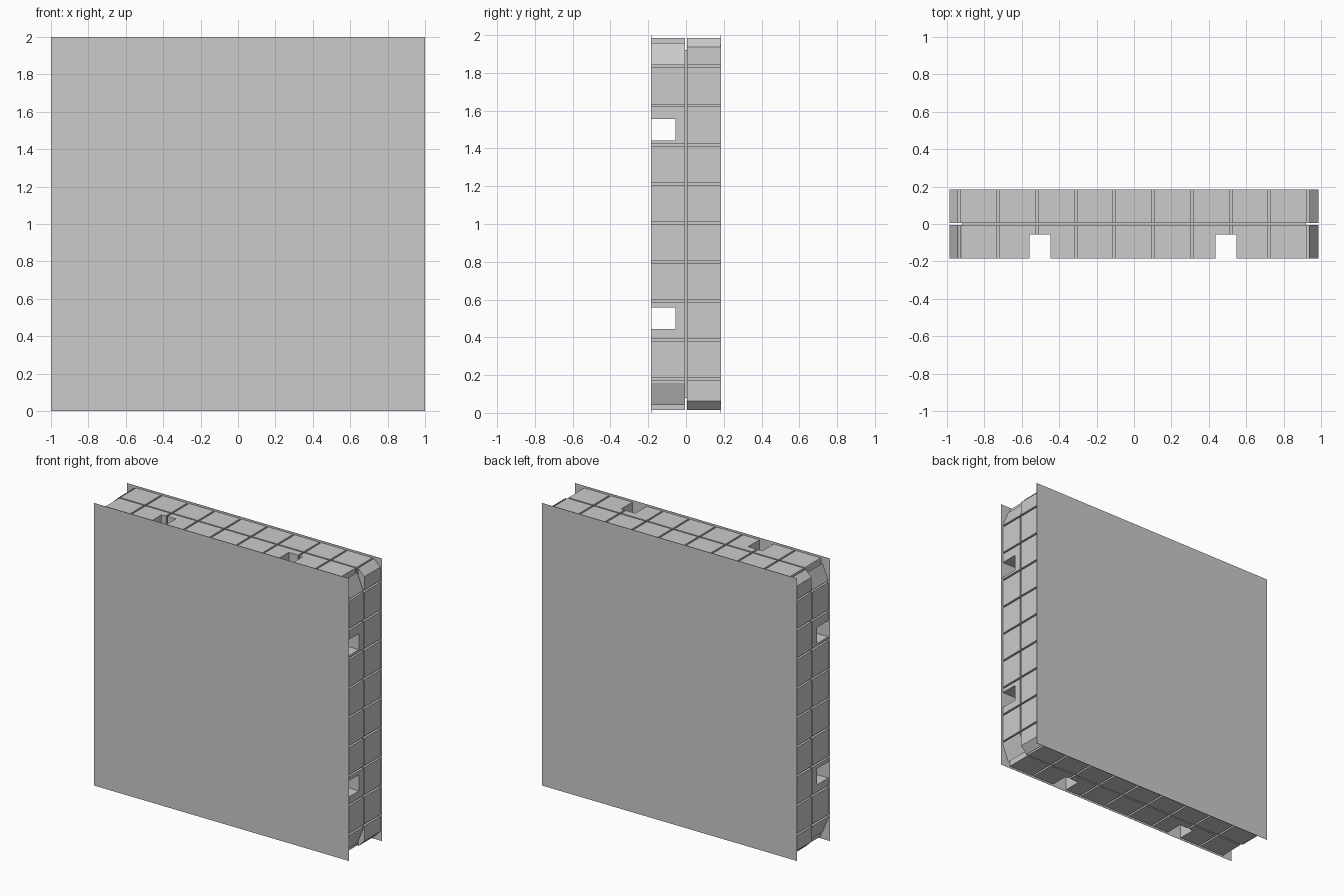
import bpy, bmesh

if "Cube" in bpy.data.objects:
    bpy.data.objects.remove(bpy.data.objects["Cube"])

W = 0.986          # half width of the filling
ZC = 1.0           # centre height
PITCH = 0.2072
GAP = 0.013


def make_object(name, bm):
    bmesh.ops.recalc_face_normals(bm, faces=bm.faces[:])
    mesh = bpy.data.meshes.new(name)
    bm.to_mesh(mesh)
    bm.free()
    ob = bpy.data.objects.new(name, mesh)
    bpy.context.collection.objects.link(ob)
    return ob


def add_box(bm, lo, hi):
    verts = bmesh.ops.create_cube(bm, size=1)["verts"]
    for v in verts:
        for i in range(3):
            v.co[i] = lo[i] if v.co[i] < 0 else hi[i]


def boxes(name, items):
    bm = bmesh.new()
    for lo, hi in items:
        add_box(bm, lo, hi)
    return make_object(name, bm)


def chamfered_slab(name, cx, cz, y0, y1):
    """Square slab with its four corners cut by cx (across) and cz (up)."""
    bm = bmesh.new()
    quarter = [(W, W - cz), (W - cx, W)]
    pts = (quarter + [(-x, z) for x, z in quarter[::-1]]
           + [(-x, -z) for x, z in quarter] + [(x, -z) for x, z in quarter[::-1]])
    face = bm.faces.new([bm.verts.new((x, y0, ZC + z)) for x, z in pts])
    new = bmesh.ops.extrude_face_region(bm, geom=[face])["geom"]
    for v in new:
        if isinstance(v, bmesh.types.BMVert):
            v.co.y = y1
    return make_object(name, bm)


def cut(ob, cutter):
    m = ob.modifiers.new(cutter.name, "BOOLEAN")
    m.operation = "DIFFERENCE"
    m.solver = "EXACT"
    m.object = cutter
    cutter.hide_render = True
    cutter.hide_set(True)


# thin cover sheets front and back
for name, y in (("front_sheet", -0.1845), ("back_sheet", 0.1845)):
    boxes(name, [((-1, y - 0.0008, 0), (1, y + 0.0008, 2))])

# front and back layers, with an open joint between them
front = chamfered_slab("front_layer", 0.06, 0.145, -0.1835, -0.005)
back = chamfered_slab("back_layer", 0.05, 0.05, 0.005, 0.1835)

# sheet closing the joint behind the rim
boxes("middle_sheet", [((-0.92, -0.0051, 0.08), (0.92, 0.0051, 1.92))])

# joints between the tiles around the rim
grooves = []
for s in (-1, 1):
    a, b = sorted((s * 0.93, s * 1.1))
    for i in range(9):
        z = 0.177 + i * PITCH
        grooves.append(((a, -0.3, z - GAP / 2), (b, 0.3, z + GAP / 2)))
    for i in range(10):
        x = -0.934 + i * PITCH
        grooves.append(((x - GAP / 2, -0.3, ZC + a), (x + GAP / 2, 0.3, ZC + b)))
groove_cutter = boxes("joint_cutter", grooves)
cut(front, groove_cutter)
cut(back, groove_cutter)

# square channels running right through, in both directions
cut(front, boxes("across_channel_cutter",
    [((-1.2, -0.3, ZC + c - 0.057), (1.2, -0.056, ZC + c + 0.057)) for c in (-0.5, 0.5)]))
cut(front, boxes("upright_channel_cutter",
    [((c - 0.056, -0.3, -0.2), (c + 0.056, -0.056, 2.2)) for c in (-0.503, 0.493)]))
